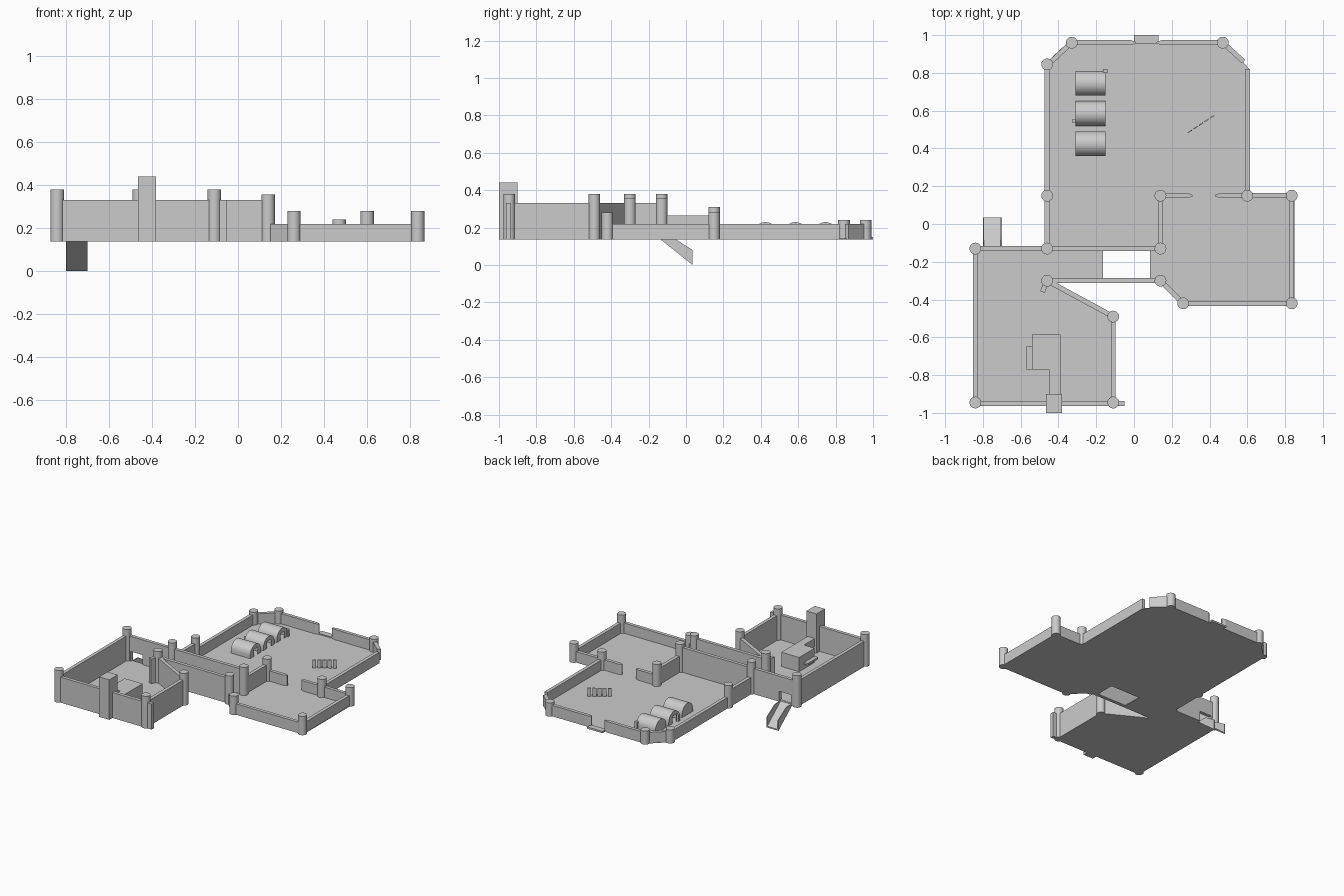
import bpy, bmesh, math
from mathutils import Vector

if "Cube" in bpy.data.objects:
    bpy.data.objects.remove(bpy.data.objects["Cube"])

BASE = 0.137


def finish(name, bm):
    bmesh.ops.recalc_face_normals(bm, faces=bm.faces)
    me = bpy.data.meshes.new(name)
    bm.to_mesh(me)
    bm.free()
    ob = bpy.data.objects.new(name, me)
    bpy.context.collection.objects.link(ob)
    return ob


def prism(name, pts, z0, z1):
    """Extrude a plan outline from z0 to z1."""
    bm = bmesh.new()
    f = bm.faces.new([bm.verts.new((x, y, z0)) for x, y in pts])
    r = bmesh.ops.extrude_face_region(bm, geom=[f])
    for v in r['geom']:
        if isinstance(v, bmesh.types.BMVert):
            v.co.z = z1
    return finish(name, bm)


def box(name, x0, x1, y0, y1, z0, z1):
    return prism(name, [(x0, y0), (x1, y0), (x1, y1), (x0, y1)], z0, z1)


def wall(name, a, b, top, taper=False, base=BASE, t=0.026):
    """Upright wall between two plan points; taper narrows the end at b."""
    a, b = Vector(a), Vector(b)
    d = (b - a).normalized()
    n = Vector((-d.y, d.x)) * t / 2
    if taper:
        c = b - d * 0.025
        pts = [a + n, c + n, b + n * 0.3, b - n * 0.3, c - n, a - n]
    else:
        pts = [a + n, b + n, b - n, a - n]
    return prism(name, pts, base, top)


# Floors
prism("back_floor", [(-.47, -.14), (.14, -.14), (.14, .15), (.61, .15), (.61, .82),
                     (.48, .97), (-.34, .97), (-.47, .85)], BASE, 0.142)
prism("right_floor", [(.085, -.14), (.085, -.31), (.14, -.31), (.26, -.43), (.85, -.43),
                      (.85, .15), (.14, .15), (.14, -.14)], BASE, 0.142)
prism("front_floor", [(-.85, -.14), (-.85, -.96), (-.10, -.96), (-.10, -.49),
                      (-.46, -.30), (-.165, -.30), (-.165, -.14)], BASE, 0.142)
box("gate_step", 0, .13, .955, 1.0, BASE, 0.15)

# High walls of the front room and passage
H, M, L = 0.33, 0.265, 0.22
for a, b in [((-.84, -.13), (-.80, -.13)), ((-.70, -.13), (.14, -.13)),
             ((-.84, -.13), (-.84, -.95)), ((-.84, -.95), (-.05, -.95)),
             ((-.11, -.95), (-.11, -.49)), ((-.11, -.49), (-.46, -.30)),
             ((-.46, -.30), (.14, -.30)), ((-.46, -.30), (-.485, -.36))]:
    wall("high_wall", a, b, H)
wall("chute_lintel", (-.80, -.13), (-.70, -.13), H, base=0.215)

# Medium walls
for x in (-.46, .14):
    wall("medium_wall", (x, -.13), (x, .15), M)

# Low walls of the back and right rooms
for a, b in [((-.46, .15), (-.46, .84)), ((-.46, .84), (-.33, .96)),
             ((.47, .96), (.58, .86)), ((.6, .82), (.6, .15)),
             ((.14, -.30), (.26, -.42)), ((.26, -.42), (.835, -.42)),
             ((.835, -.42), (.835, .15)), ((.6, .15), (.835, .15))]:
    wall("low_wall", a, b, L)

# Gate walls with narrowed ends
for a, b in [((-.33, .96), (.01, .96)), ((.47, .96), (.12, .96)),
             ((.14, .15), (.31, .15)), ((.6, .15), (.43, .15))]:
    wall("gate_wall", a, b, L, taper=True)

# Towers
towers = [(.38, [(-.84, -.13), (-.84, -.945), (-.11, -.945), (-.11, -.49),
                 (-.46, -.30), (-.46, -.13)]),
          (.355, [(.14, -.13), (.14, -.30)]),
          (.31, [(-.46, .15), (.14, .15)]),
          (.28, [(.6, .15), (.835, .15), (.835, -.42), (.26, -.42)]),
          (.24, [(-.46, .845), (-.33, .96), (.47, .96)])]
for top, spots in towers:
    for x, y in spots:
        bpy.ops.mesh.primitive_cylinder_add(vertices=32, radius=0.031, depth=top - BASE,
                                            location=(x, y, (top + BASE) / 2))
        bpy.context.object.name = "tower"
        bpy.ops.object.shade_smooth_by_angle()

# Furnace, its duct, ledge and chimney
box("furnace", -.54, -.39, -.77, -.585, BASE, 0.25)
box("duct", -.45, -.39, -.91, -.77, 0.19, 0.25)
box("furnace_ledge", -.57, -.54, -.77, -.645, 0.175, 0.19)
box("chimney", -.465, -.38, -1.0, -.9, BASE, 0.44)


# Chute: sloped channel with two sides
def slope(name, x0, x1, profile):
    bm = bmesh.new()
    f = bm.faces.new([bm.verts.new((x0, y, z)) for y, z in profile])
    r = bmesh.ops.extrude_face_region(bm, geom=[f])
    for v in r['geom']:
        if isinstance(v, bmesh.types.BMVert):
            v.co.x = x1
    return finish(name, bm)


slope("chute_bed", -.80, -.70, [(-.14, .14), (.035, 0), (.035, .01), (-.125, .14)])
for x in (-.80, -.706):
    slope("chute_side", x, x + .006, [(-.14, .14), (.035, 0), (.035, .08), (-.06, .14)])


# Barrel-roofed huts with doorways
def hut(y, west_door):
    bm = bmesh.new()
    r, zc = .065, .164
    arc = [(y + r, BASE)] + [(y + r * math.cos(i * math.pi / 20), zc + r * math.sin(i * math.pi / 20))
                             for i in range(21)] + [(y - r, BASE)]
    door = [(y - .022, BASE), (y - .022, .195), (y + .022, .195), (y + .022, BASE)]
    ends = []
    for x, has_door in ((-.31, west_door), (-.15, True)):
        vs = [bm.verts.new((x, *p)) for p in arc]
        bm.faces.new(vs + ([bm.verts.new((x, *p)) for p in door] if has_door else []))
        ends.append(vs)
    for i in range(len(arc) - 1):
        bm.faces.new((ends[0][i], ends[0][i + 1], ends[1][i + 1], ends[1][i]))
    ob = finish("hut", bm)
    bpy.context.view_layer.objects.active = ob
    ob.select_set(True)
    bpy.ops.object.shade_smooth_by_angle()
    ob.select_set(False)


bpy.ops.object.select_all(action='DESELECT')
for y, west in ((.745, False), (.585, True), (.425, False)):
    hut(y, west)
box("hut_door", -.165, -.14, .80, .82, BASE, .195)
box("hut_door", -.325, -.31, .535, .555, BASE, .195)

# Row of plain upright slats in the yard
for i in range(5):
    a = Vector((.285, .483)) + Vector((.0295, .0195)) * i
    wall("yard_slat", a, a + Vector((.022, .0145)), .205, t=0.006)
